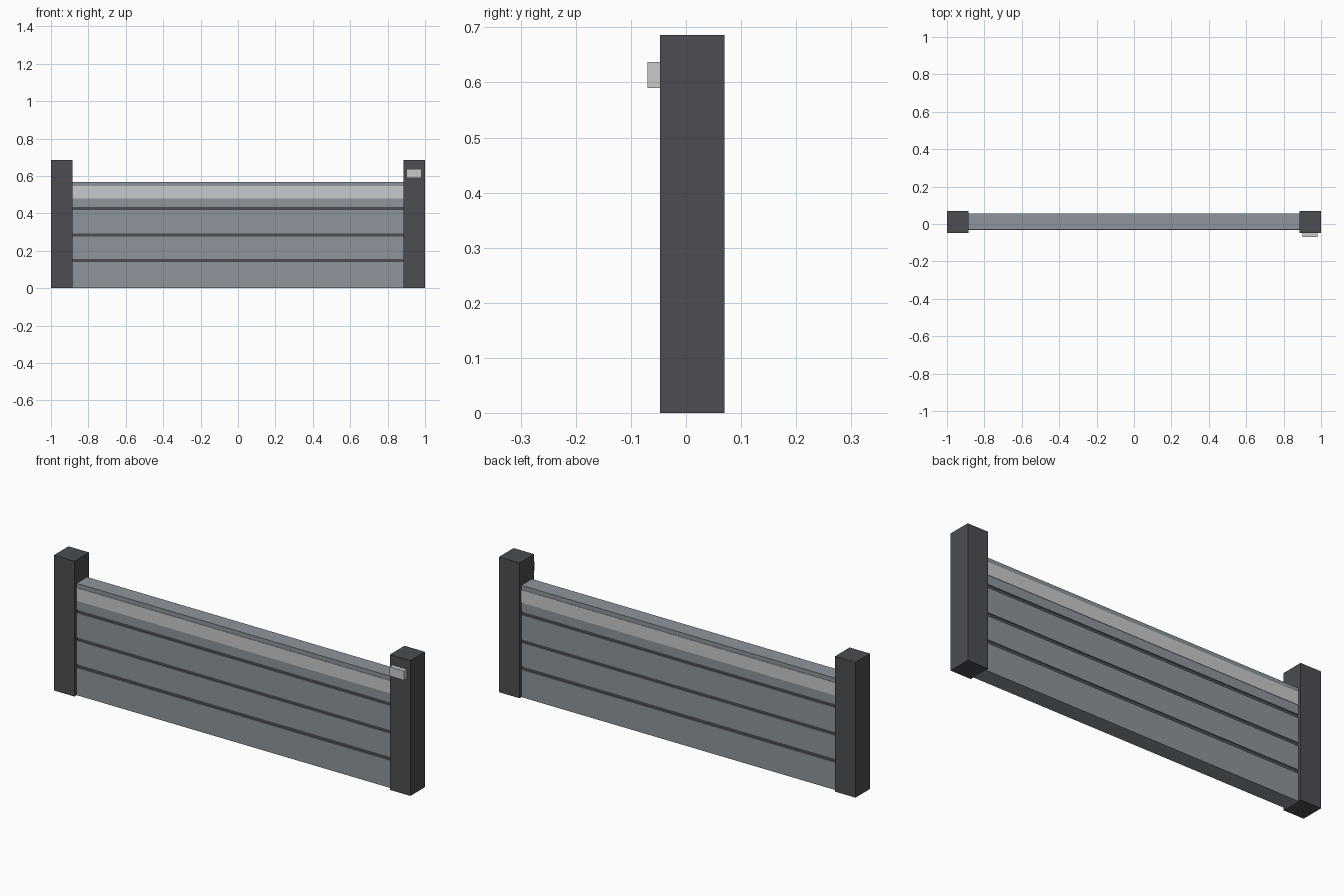
import bpy
import bmesh

cube = bpy.data.objects.get("Cube")
if cube:
    bpy.data.objects.remove(cube, do_unlink=True)


def material(name, rgb):
    mat = bpy.data.materials.new(name)
    mat.use_nodes = True
    mat.diffuse_color = (*rgb, 1)
    mat.node_tree.nodes["Principled BSDF"].inputs["Base Color"].default_value = (*rgb, 1)
    return mat


charcoal = material("charcoal", (0.070, 0.076, 0.085))
slate = material("slate grey", (0.27, 0.30, 0.335))
pale = material("pale grey", (0.59, 0.59, 0.59))


def box(name, x, y, z, mat):
    """Axis-aligned box given as (low, high) pairs."""
    bm = bmesh.new()
    bmesh.ops.create_cube(bm, size=1)
    for v in bm.verts:
        v.co = [span[0] if c < 0 else span[1] for c, span in zip(v.co, (x, y, z))]
    mesh = bpy.data.meshes.new(name)
    bm.to_mesh(mesh)
    bm.free()
    mesh.materials.append(mat)
    obj = bpy.data.objects.new(name, mesh)
    bpy.context.collection.objects.link(obj)
    return obj


INNER = 0.885            # inner face of the posts
POST_Y = (-0.047, 0.07)
FRONT, BACK = -0.029, 0.055
TOP = 0.567
PANEL_X = (-INNER, INNER)

# Posts
box("left_post", (INNER, 1), POST_Y, (0, 0.686), charcoal)
box("right_post", (-1, -INNER), POST_Y, (0, 0.686), charcoal)

# Planks, with a recessed dark core showing in the gaps
planks = [(0, 0.14), (0.157, 0.277), (0.293, 0.418), (0.434, TOP)]
for i, span in enumerate(planks, 1):
    box(f"plank_{i}", PANEL_X, (FRONT, BACK), span, slate)
for i, (low, high) in enumerate(zip(planks, planks[1:]), 1):
    box(f"groove_{i}", PANEL_X, (FRONT + 0.005, BACK - 0.005), (low[1], high[0]), charcoal)

# Pale stripe on both sides of the top plank
STRIPE_Z = (0.48, 0.545)
box("front_stripe", PANEL_X, (FRONT - 0.002, FRONT), STRIPE_Z, pale)
box("back_stripe", PANEL_X, (BACK, BACK + 0.002), STRIPE_Z, pale)

# Small plate on the front of the left post
box("post_plate", (0.90, 0.98), (-0.07, POST_Y[0]), (0.59, 0.637), pale)
